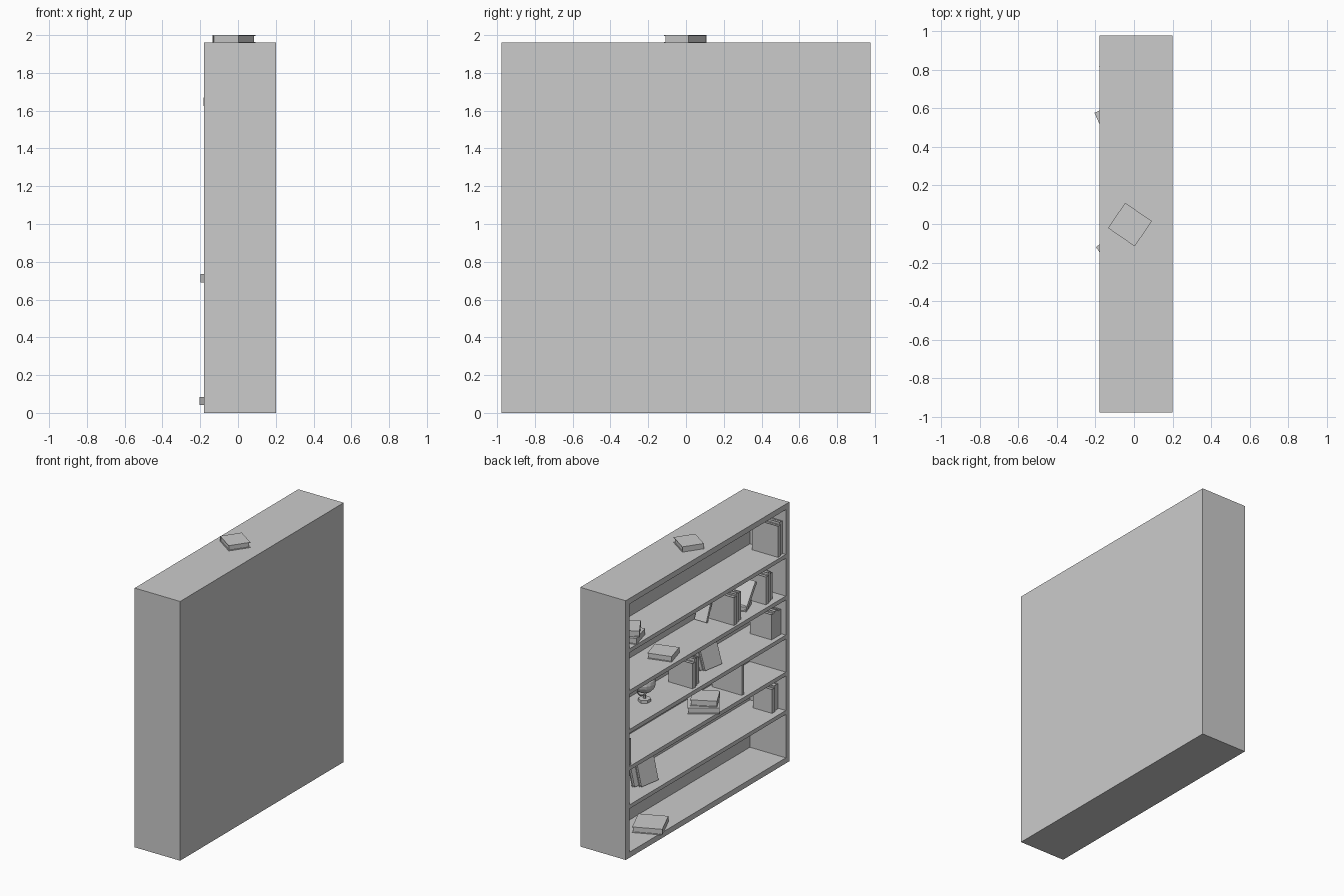
import bpy, bmesh
from math import radians, pi, cos, sin
from mathutils import Matrix, Vector

if "Cube" in bpy.data.objects:
    bpy.data.objects.remove(bpy.data.objects["Cube"])


def make_object(name, boxes, matrix=Matrix()):
    """Mesh of axis-aligned boxes given as (min corner, max corner)."""
    bm = bmesh.new()
    for lo, hi in boxes:
        lo, hi = Vector(lo), Vector(hi)
        m = Matrix.Translation((lo + hi) / 2) @ Matrix.Diagonal((*(hi - lo), 1))
        bmesh.ops.create_cube(bm, size=1, matrix=m)
    me = bpy.data.meshes.new(name)
    bm.to_mesh(me)
    bm.free()
    ob = bpy.data.objects.new(name, me)
    bpy.context.collection.objects.link(ob)
    ob.matrix_world = matrix
    return ob


def book(name, loc, w, h, t, yaw=0, tilt=0, flat=False):
    """Book with spine on local -X, thickness on Y, origin at bottom centre."""
    c, e = 0.004, 0.006
    a, b = w / 2, t / 2
    parts = [((-a, -b, 0), (a, -b + c, h)), ((-a, b - c, 0), (a, b, h)),
             ((-a, -b + c, 0), (-a + c, b - c, h)),
             ((-a + c, -b + c, e), (a - e, b - c, h - e))]
    m = Matrix.Translation(loc) @ Matrix.Rotation(radians(yaw), 4, 'Z')
    if flat:
        m = m @ Matrix.Translation((0, h / 2, b)) @ Matrix.Rotation(pi / 2, 4, 'X')
    else:
        m = m @ Matrix.Rotation(radians(tilt), 4, 'X')
    return make_object(name, parts, m)


def row(name, x0, y0, z, sizes):
    """Upright books side by side, going towards -y from y0."""
    for i, (w, h, t, push) in enumerate(sizes):
        book(f"{name}_{i + 1}", (x0 + push + w / 2, y0 - t / 2, z), w, h, t)
        y0 -= t + 0.002


# Case: sides, top, bottom, back and inner shelves
X0, X1, Y, H, T = -0.18, 0.2, 0.977, 1.96, 0.042
BACK = 0.12
make_object("side_panels", [((X0, s * Y - (T if s > 0 else 0), 0),
                             (X1, s * Y + (0 if s > 0 else T), H)) for s in (-1, 1)])
make_object("top_and_bottom", [((X0, -Y + T, z), (X1, Y - T, z + T)) for z in (0, H - T)])
make_object("back_panel", [((BACK, -Y + T, T), (X1, Y - T, H - T))])
S = [T, 0.4, 0.69, 0.97, 1.265, 1.58]
for i, z in enumerate(S[1:]):
    make_object(f"shelf_{i + 1}", [((X0, -Y + T, z - 0.03), (BACK, Y - T, z))])

# Rows of upright books
row("top_shelf_book", -0.165, -0.865, S[5], [(0.22, 0.235, 0.03, 0), (0.21, 0.25, 0.032, 0.01)])
row("upper_middle_book", -0.163, -0.34, S[4],
    [(0.21, 0.21, 0.035, 0), (0.2, 0.22, 0.035, 0.01), (0.2, 0.21, 0.04, 0.02)])
row("upper_right_book", -0.15, -0.74, S[4],
    [(0.2, 0.21, 0.035, 0), (0.2, 0.225, 0.035, 0.01), (0.2, 0.2, 0.035, 0.02)])
row("middle_right_book", -0.145, -0.815, S[3],
    [(0.18, 0.19, 0.035, 0), (0.19, 0.2, 0.038, 0), (0.18, 0.19, 0.035, 0)])
row("middle_left_book", -0.157, 0.145, S[3],
    [(0.2, 0.19, 0.035, 0), (0.2, 0.21, 0.03, 0.01), (0.2, 0.2, 0.035, 0.02)])
row("tall_book", -0.15, -0.453, S[2], [(0.25, 0.23, 0.025, 0)])
row("corner_book", -0.17, 0.932, S[2], [(0.2, 0.2, 0.03, 0)])
row("lower_right_book", -0.13, -0.842, S[1],
    [(0.16, 0.18, 0.035, 0), (0.17, 0.19, 0.05, 0.01)])

# Leaning books
book("leaning_book_right", (-0.01, -0.58, S[4] + 0.005), 0.18, 0.21, 0.025, tilt=34)
book("leaning_book_middle", (0.06, -0.265, S[4] + 0.003), 0.1, 0.16, 0.02, tilt=22)
book("propped_book_middle_front", (-0.075, -0.21, S[3] + 0.005), 0.165, 0.2, 0.025, yaw=80, tilt=19)
book("propped_book_middle_back", (-0.04, -0.19, S[3] + 0.005), 0.165, 0.19, 0.025, yaw=84, tilt=19)
book("propped_book_low_front", (-0.095, 0.58, S[1] + 0.005), 0.165, 0.2, 0.025, yaw=80, tilt=15)
book("propped_book_low_back", (-0.055, 0.61, S[1] + 0.005), 0.165, 0.19, 0.025, yaw=82, tilt=15)

# Books lying flat
book("book_on_top", (-0.021, -0.003, H), 0.168, 0.158, 0.04, yaw=-34.5, flat=True)
book("bottom_flat_book", (-0.064, 0.518, S[0]), 0.21, 0.22, 0.043, yaw=24, flat=True)
book("stack_book_lower", (-0.05, -0.137, S[2]), 0.22, 0.2, 0.046, yaw=35.5, flat=True)
book("stack_book_upper", (-0.055, -0.15, S[2] + 0.046), 0.185, 0.17, 0.045, yaw=28, flat=True)
book("upper_flat_book", (-0.047, 0.338, S[4]), 0.176, 0.16, 0.042, yaw=16, flat=True)
book("top_left_flat_lower", (-0.06, 0.79, S[5]), 0.2, 0.18, 0.045, yaw=15, flat=True)
book("top_left_flat_upper", (-0.06, 0.79, S[5] + 0.045), 0.18, 0.17, 0.045, yaw=32, flat=True)
book("right_flat_lower", (-0.0, -0.6, S[4]), 0.18, 0.13, 0.035, yaw=20, flat=True)

# Globe: hexagonal foot, stem, half-ring bracket and ball
gx, gy, gz = 0.0, 0.495, S[3]
bpy.ops.mesh.primitive_cylinder_add(vertices=6, radius=0.045, depth=0.022, location=(gx, gy, gz + 0.011))
bpy.context.object.name = "globe_foot"
bpy.ops.mesh.primitive_cylinder_add(vertices=6, radius=0.01, depth=0.03, location=(gx, gy, gz + 0.035))
bpy.context.object.name = "globe_stem"
cu = bpy.data.curves.new("globe_bracket", 'CURVE')
cu.dimensions = '3D'
cu.bevel_depth, cu.bevel_resolution = 0.006, 0
sp = cu.splines.new('POLY')
sp.points.add(12)
for i, p in enumerate(sp.points):
    a = radians(-155 + 180 * i / 12)
    p.co = (gx, gy - 0.095 * cos(a), gz + 0.143 + 0.095 * sin(a), 1)
bpy.context.collection.objects.link(bpy.data.objects.new("globe_bracket", cu))
bpy.ops.mesh.primitive_uv_sphere_add(segments=16, ring_count=10, radius=0.078, location=(gx, gy, gz + 0.143))
bpy.context.object.name = "globe_ball"
